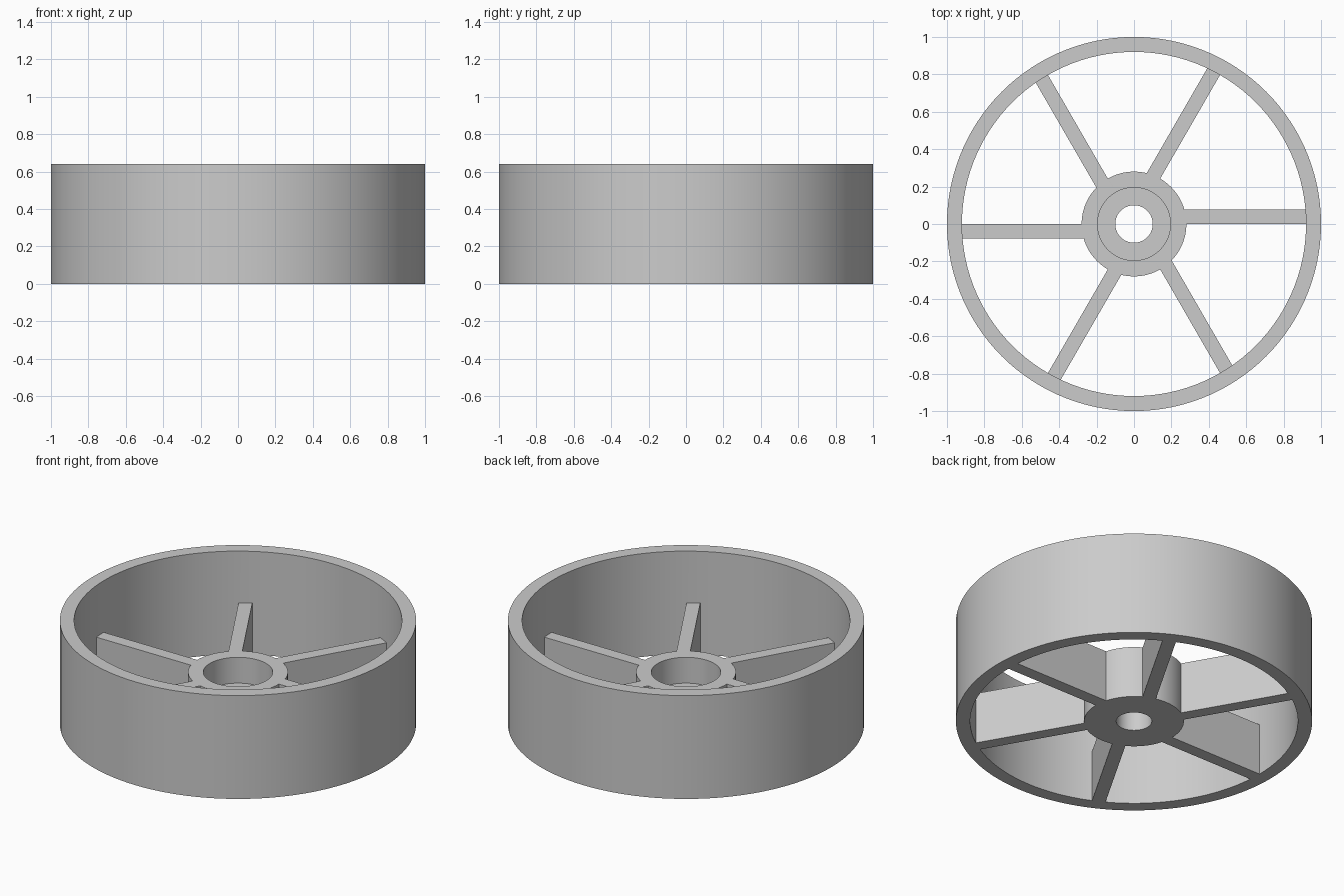
import bpy, bmesh, math
from mathutils import Matrix

if "Cube" in bpy.data.objects:
    bpy.data.objects.remove(bpy.data.objects["Cube"], do_unlink=True)

SEGMENTS = 120
RIM_OUT, RIM_IN, RIM_TOP = 1.0, 0.92, 0.64
HUB_OUT, SEAT_R, BORE_R = 0.28, 0.195, 0.10
HUB_TOP, SEAT_Z = 0.32, 0.16
SPOKE_W, SPOKES = 0.077, 6
OVERLAP = 0.03

grey = bpy.data.materials.new("plain grey")
grey.use_nodes = True
colour = (0.6, 0.6, 0.6, 1)
grey.diffuse_color = colour
grey.node_tree.nodes["Principled BSDF"].inputs["Base Color"].default_value = colour


def make_object(name, bm):
    bmesh.ops.recalc_face_normals(bm, faces=bm.faces)
    mesh = bpy.data.meshes.new(name)
    bm.to_mesh(mesh)
    bm.free()
    mesh.materials.append(grey)
    obj = bpy.data.objects.new(name, mesh)
    bpy.context.collection.objects.link(obj)
    return obj


def lathe(name, profile):
    """Spin a closed (radius, height) profile around the z axis."""
    bm = bmesh.new()
    verts = [bm.verts.new((r, 0, z)) for r, z in profile]
    edges = [bm.edges.new((v, verts[i - 1])) for i, v in enumerate(verts)]
    bmesh.ops.spin(bm, geom=verts + edges, axis=(0, 0, 1), cent=(0, 0, 0),
                   angle=math.tau, steps=SEGMENTS, use_merge=True)
    bmesh.ops.remove_doubles(bm, verts=bm.verts, dist=1e-5)
    return make_object(name, bm)


def spoke(name, angle):
    """Upright slab with one side on the wheel's radius line."""
    start, end = HUB_OUT - OVERLAP, RIM_IN + OVERLAP
    bm = bmesh.new()
    bmesh.ops.create_cube(bm, size=1)
    bmesh.ops.scale(bm, vec=(end - start, SPOKE_W, HUB_TOP), verts=bm.verts)
    bmesh.ops.translate(bm, vec=((start + end) / 2, SPOKE_W / 2, HUB_TOP / 2), verts=bm.verts)
    bmesh.ops.rotate(bm, matrix=Matrix.Rotation(angle, 3, "Z"), verts=bm.verts)
    return make_object(name, bm)


# Outer rim
wheel = lathe("wheel", [(RIM_IN, 0), (RIM_OUT, 0), (RIM_OUT, RIM_TOP), (RIM_IN, RIM_TOP)])

# Hub with a wide seat above a narrow bore
parts = [lathe("hub", [(BORE_R, 0), (HUB_OUT, 0), (HUB_OUT, HUB_TOP),
                       (SEAT_R, HUB_TOP), (SEAT_R, SEAT_Z), (BORE_R, SEAT_Z)])]

# Offset spokes
parts += [spoke(f"spoke_{i + 1}", math.tau * i / SPOKES) for i in range(SPOKES)]

# Fuse everything into one casting
bpy.context.view_layer.objects.active = wheel
for part in parts:
    union = wheel.modifiers.new("join " + part.name, "BOOLEAN")
    union.operation = "UNION"
    union.solver = "EXACT"
    union.object = part
    bpy.ops.object.modifier_apply(modifier=union.name)
    bpy.data.objects.remove(part, do_unlink=True)

# Smooth curved walls, sharp corners
bpy.ops.object.select_all(action="DESELECT")
wheel.select_set(True)
bpy.ops.object.shade_smooth_by_angle(angle=math.radians(30))
